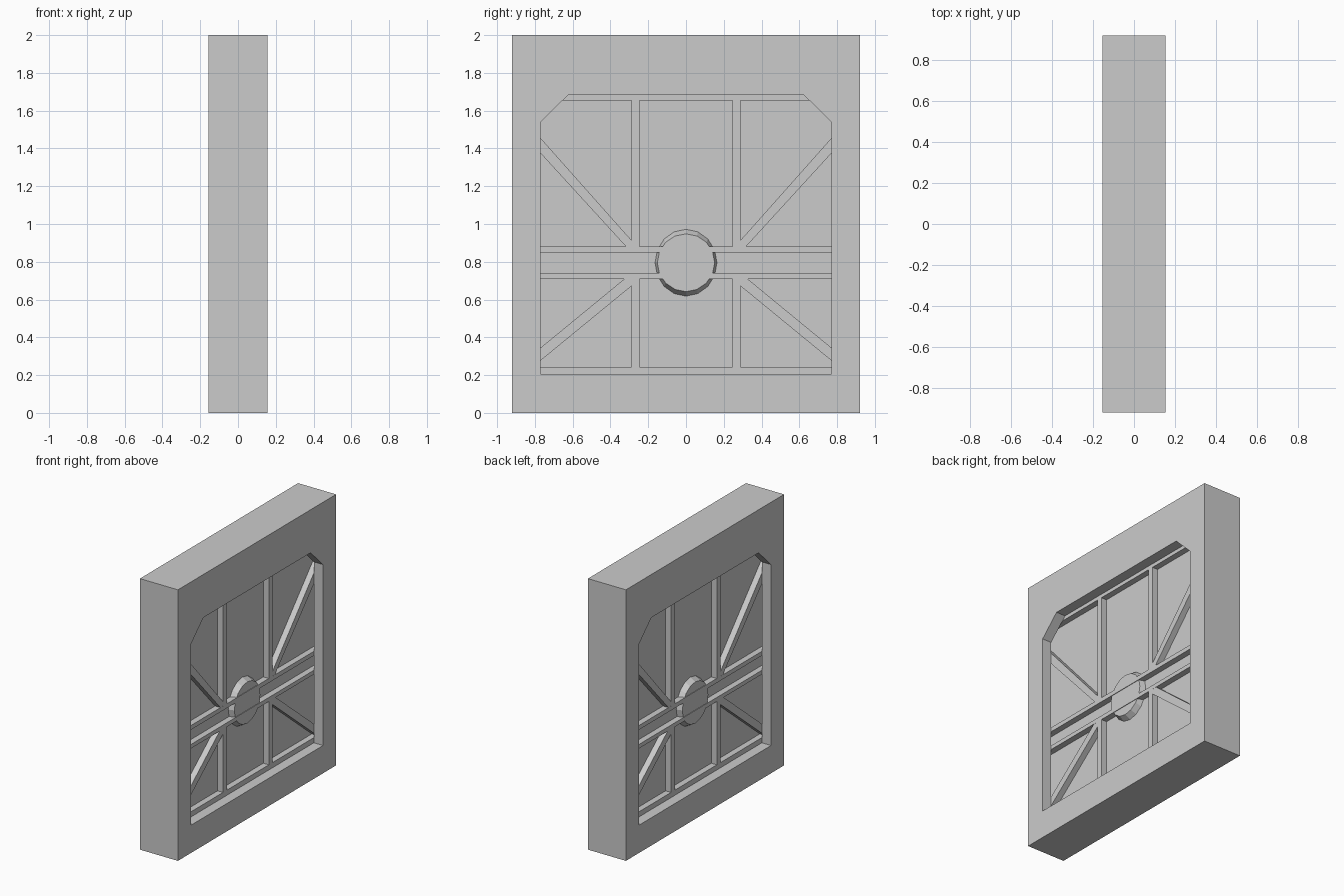
import bpy, bmesh
from math import sin, cos, pi

if "Cube" in bpy.data.objects:
    bpy.data.objects.remove(bpy.data.objects["Cube"])

HALF = 0.155      # half thickness of the surround
BAR = 0.08        # half thickness of the door lattice
PANEL = 0.035     # half thickness of the door sheet
SLOT = 0.85       # half width of the door inside its slot


def solid(name, sections):
    """Loft a closed solid through (x, [(y, z), ...]) sections."""
    bm = bmesh.new()
    loops = [[bm.verts.new((x, y, z)) for y, z in pts] for x, pts in sections]
    bm.faces.new(loops[0])
    bm.faces.new(loops[-1])
    n = len(loops[0])
    for a, b in zip(loops, loops[1:]):
        for i in range(n):
            j = (i + 1) % n
            bm.faces.new((a[i], a[j], b[j], b[i]))
    bmesh.ops.recalc_face_normals(bm, faces=bm.faces)
    me = bpy.data.meshes.new(name)
    bm.to_mesh(me)
    bm.free()
    ob = bpy.data.objects.new(name, me)
    bpy.context.collection.objects.link(ob)
    return ob


def prism(name, pts, h):
    return solid(name, [(-h, pts), (h, pts)])


def rect(y0, y1, z0, z1):
    return [(y0, z0), (y1, z0), (y1, z1), (y0, z1)]


# Surround: block with a chamfered opening and a wider inner slot for the door
frame = prism("door_frame", rect(-0.922, 0.922, 0, 2), HALF)
opening = prism("opening_cutter", [(-0.77, 0.205), (0.77, 0.205), (0.77, 1.54),
                                   (0.625, 1.682), (-0.625, 1.682), (-0.77, 1.54)], 0.3)
slot = prism("slot_cutter", rect(-SLOT, SLOT, 0.15, 1.75), BAR)
for cutter in (slot, opening):
    mod = frame.modifiers.new("cut", 'BOOLEAN')
    mod.operation = 'DIFFERENCE'
    mod.solver = 'EXACT'
    mod.object = cutter
bpy.context.view_layer.objects.active = frame
for mod in list(frame.modifiers):
    bpy.ops.object.modifier_apply(modifier=mod.name)
for cutter in (slot, opening):
    bpy.data.objects.remove(cutter)

# Door sheet
prism("door_panel", rect(-SLOT, SLOT, 0.15, 1.75), PANEL)

# Horizontal rails
for name, z0, z1 in (("bottom_rail", 0.15, 0.243), ("lower_middle_rail", 0.71, 0.74),
                     ("upper_middle_rail", 0.848, 0.88), ("top_rail", 1.655, 1.75)):
    prism(name, rect(-SLOT, SLOT, z0, z1), BAR)

# Uprights and diagonal braces, mirrored left and right
upper = [(SLOT, 1.545), (SLOT, 1.462), (0.30, 0.861), (0.27, 0.861), (0.27, 0.893)]
lower = [(SLOT, 0.279), (SLOT, 0.211), (0.27, 0.687), (0.27, 0.731), (0.30, 0.731)]
for s, side in ((-1, "left"), (1, "right")):
    for part, z0, z1 in (("lower", 0.24, 0.715), ("upper", 0.875, 1.66)):
        prism(f"{part}_upright_{side}", rect(s * 0.245, s * 0.288, z0, z1), BAR)
    for part, pts in (("upper", upper), ("lower", lower)):
        prism(f"{part}_brace_{side}", [(s * y, z) for y, z in pts], BAR - 0.001)


# Central hub with tapered rim on both faces
def ring(ry, rz):
    return [(ry * sin(2 * pi * i / 16), 0.795 + rz * cos(2 * pi * i / 16)) for i in range(16)]


wide, narrow = ring(0.164, 0.177), ring(0.152, 0.153)
solid("hub", [(-0.076, narrow), (-PANEL, wide), (PANEL, wide), (0.076, narrow)])
